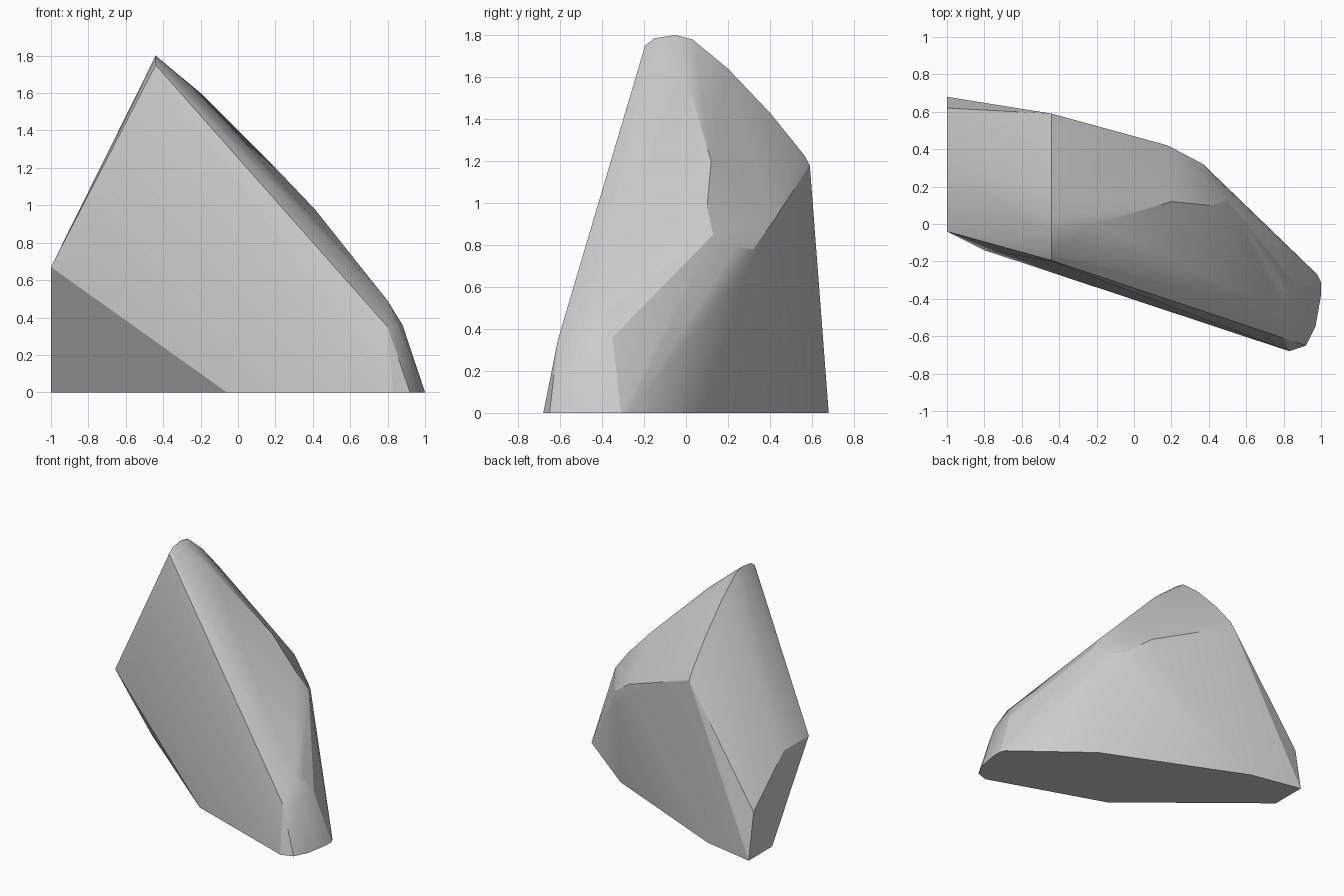
import bpy, bmesh, math

if "Cube" in bpy.data.objects:
    bpy.data.objects.remove(bpy.data.objects["Cube"])

# Wedge-shaped faceted boulder: a convex skin stretched over a few key outlines
base = [(-1, .68), (-1, .40), (-.06, -.37), (.06, -.41), (.83, -.68), (.92, -.65),
        (.97, -.55), (1, -.38), (1, -.31), (.98, -.27), (.45, .14), (-.6, .60)]
end_face = [(-.04, .67), (.26, .67), (.62, .345)]             # y, z at x = -1
crest = [(-.2, 1.72), (-.195, 1.75), (-.15, 1.785), (-.05, 1.8), (.03, 1.78), (.2, 1.64),
         (.4, 1.43), (.53, 1.27), (.565, 1.225), (.59, 1.18)]  # y, z at x = -0.44
# sloping spine, rear shoulder, nose and front lip
spine = [(-.2, .0, 1.6), (0, .06, 1.4), (.2, .12, 1.2), (.41, .1, .98), (.5, .13, .85)]
shoulder = [(.18, .42, .92), (.18, .42, .84), (.37, .32, .78), (.37, .32, .71), (.44, .24, .79)]
nose = [(.80, -.61, .35), (.80, -.47, .49), (.80, -.36, .48), (.88, -.35, .36),
        (.87, -.54, .34), (.90, -.29, .24)]
lip = [(-.8, -.14, .67)]

points = [(x, y, 0) for x, y in base]
points += [(-1, y, z) for y, z in end_face]
points += [(-.44, y, z) for y, z in crest]
points += spine + shoulder + nose + lip

bm = bmesh.new()
for p in points:
    bm.verts.new(p)
bmesh.ops.convex_hull(bm, input=bm.verts)
bmesh.ops.delete(bm, geom=[v for v in bm.verts if not v.link_faces], context='VERTS')
bmesh.ops.dissolve_limit(bm, angle_limit=math.radians(1), verts=bm.verts, edges=bm.edges)
bmesh.ops.recalc_face_normals(bm, faces=bm.faces)

mesh = bpy.data.meshes.new("boulder")
bm.to_mesh(mesh)
bm.free()
boulder = bpy.data.objects.new("boulder", mesh)
bpy.context.collection.objects.link(boulder)

# Soft shading across shallow facets, crisp main edges
bpy.context.view_layer.objects.active = boulder
boulder.select_set(True)
bpy.ops.object.shade_smooth_by_angle(angle=math.radians(20))
